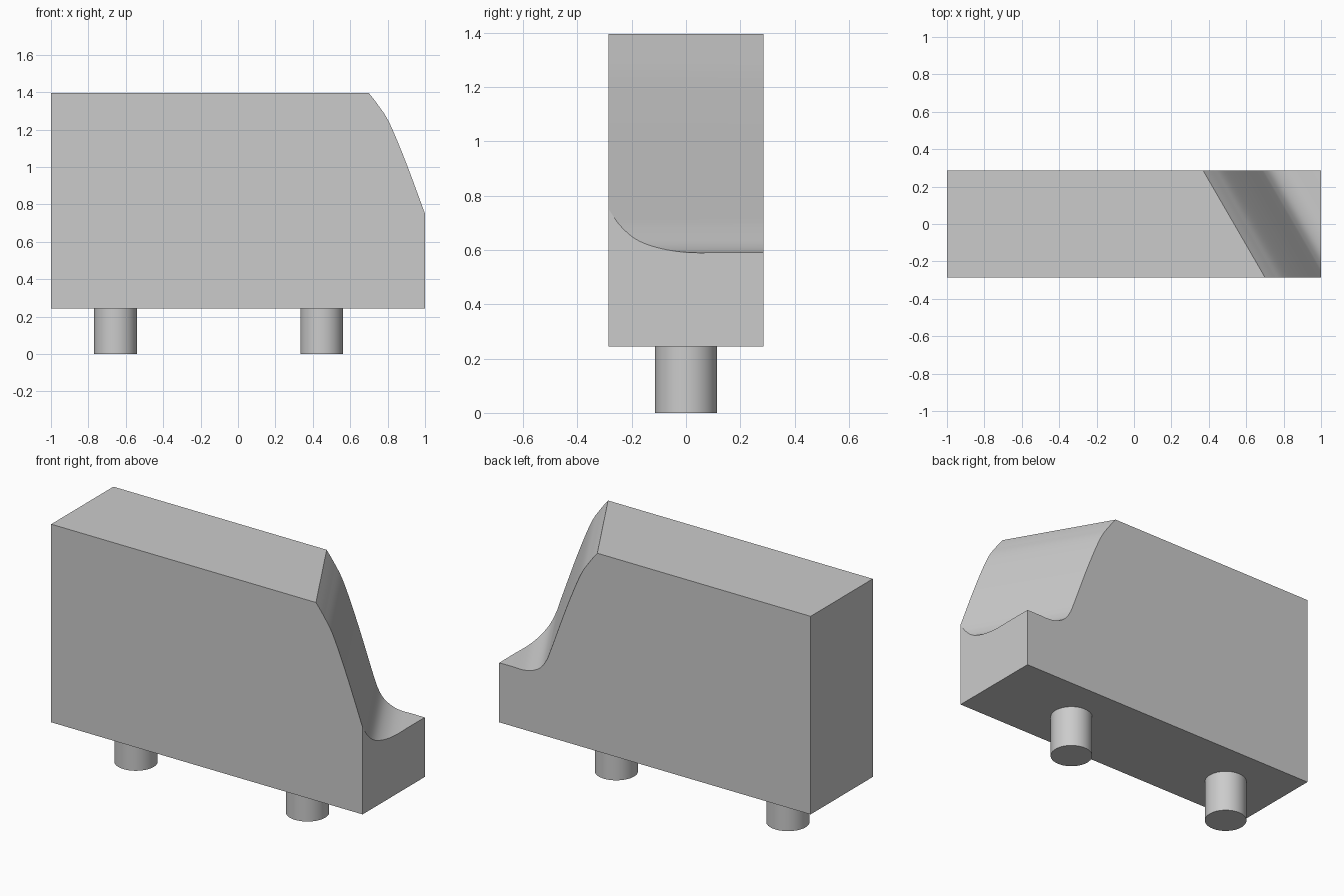
import bpy
import bmesh
from mathutils import Vector

if "Cube" in bpy.data.objects:
    bpy.data.objects.remove(bpy.data.objects["Cube"])

HALF_Y, BASE, TOP = 0.285, 0.245, 1.395
SHEAR = 0.33 / (2 * HALF_Y)   # sideways slant of the scooped end

grey = bpy.data.materials.new("plain grey")
grey.use_nodes = True
grey.diffuse_color = (0.6, 0.6, 0.6, 1)
grey.node_tree.nodes["Principled BSDF"].inputs["Base Color"].default_value = (0.6, 0.6, 0.6, 1)


def add_mesh(name, bm):
    bmesh.ops.recalc_face_normals(bm, faces=bm.faces)
    mesh = bpy.data.meshes.new(name)
    bm.to_mesh(mesh)
    bm.free()
    mesh.materials.append(grey)
    obj = bpy.data.objects.new(name, mesh)
    bpy.context.collection.objects.link(obj)
    return obj


def select_only(obj):
    bpy.ops.object.select_all(action="DESELECT")
    obj.select_set(True)
    bpy.context.view_layer.objects.active = obj


def smooth_path(points, steps=5):
    """Catmull-Rom curve through the points."""
    pts = [Vector(p) for p in points]
    pts = [2 * pts[0] - pts[1]] + pts + [2 * pts[-1] - pts[-2]]
    path = []
    for a, b, c, d in zip(pts, pts[1:], pts[2:], pts[3:]):
        for i in range(steps):
            t = i / steps
            path.append(0.5 * (2 * b + (c - a) * t + (2 * a - 5 * b + 4 * c - d) * t * t
                               + (3 * b - a - 3 * c + d) * t ** 3))
    return path + [pts[-2]]


# Main block
bm = bmesh.new()
bmesh.ops.create_cube(bm, size=1)
for v in bm.verts:
    v.co = (v.co.x * 2, v.co.y * 2 * HALF_Y, BASE + (v.co.z + 0.5) * (TOP - BASE))
body = add_mesh("body", bm)

# Scoop profile: distance past the top edge, height
scoop = smooth_path([(-0.03, 1.43), (0, TOP), (0.05, 1.33), (0.11, 1.235), (0.2, 1.02),
                     (0.3, 0.75), (0.33, 0.68), (0.366, 0.632), (0.42, 0.602),
                     (0.48, 0.59), (0.56, 0.591), (0.75, 0.588)])
outline = scoop + [Vector((0.75, 1.6)), Vector((-0.03, 1.6))]

# Slanted cutter swept from front to back
bm = bmesh.new()
rings = []
for y in (-0.4, 0.4):
    rings.append([bm.verts.new((0.7 + p.x - SHEAR * (y + HALF_Y), y, p.y)) for p in outline])
    bm.faces.new(rings[-1])
for i in range(len(outline)):
    j = (i + 1) % len(outline)
    bm.faces.new((rings[0][i], rings[0][j], rings[1][j], rings[1][i]))
# Widen the outer wall so that it clears the block everywhere
for ring in rings:
    for v in ring[-3:-1]:
        v.co.x = 1.6
cutter = add_mesh("scoop_cutter", bm)
cutter.hide_render = True

cut = body.modifiers.new("scoop", "BOOLEAN")
cut.operation = "DIFFERENCE"
cut.solver = "EXACT"
cut.object = cutter
select_only(body)
bpy.ops.object.modifier_apply(modifier=cut.name)
bpy.data.objects.remove(cutter)
bpy.ops.object.shade_smooth_by_angle(angle=0.5)

# Round pegs underneath
for name, x in (("right_peg", -0.655), ("left_peg", 0.447)):
    bm = bmesh.new()
    bmesh.ops.create_cone(bm, cap_ends=True, segments=48, radius1=0.114, radius2=0.114, depth=BASE)
    bmesh.ops.translate(bm, verts=bm.verts, vec=(x, 0, BASE / 2))
    select_only(add_mesh(name, bm))
    bpy.ops.object.shade_smooth_by_angle(angle=0.5)
